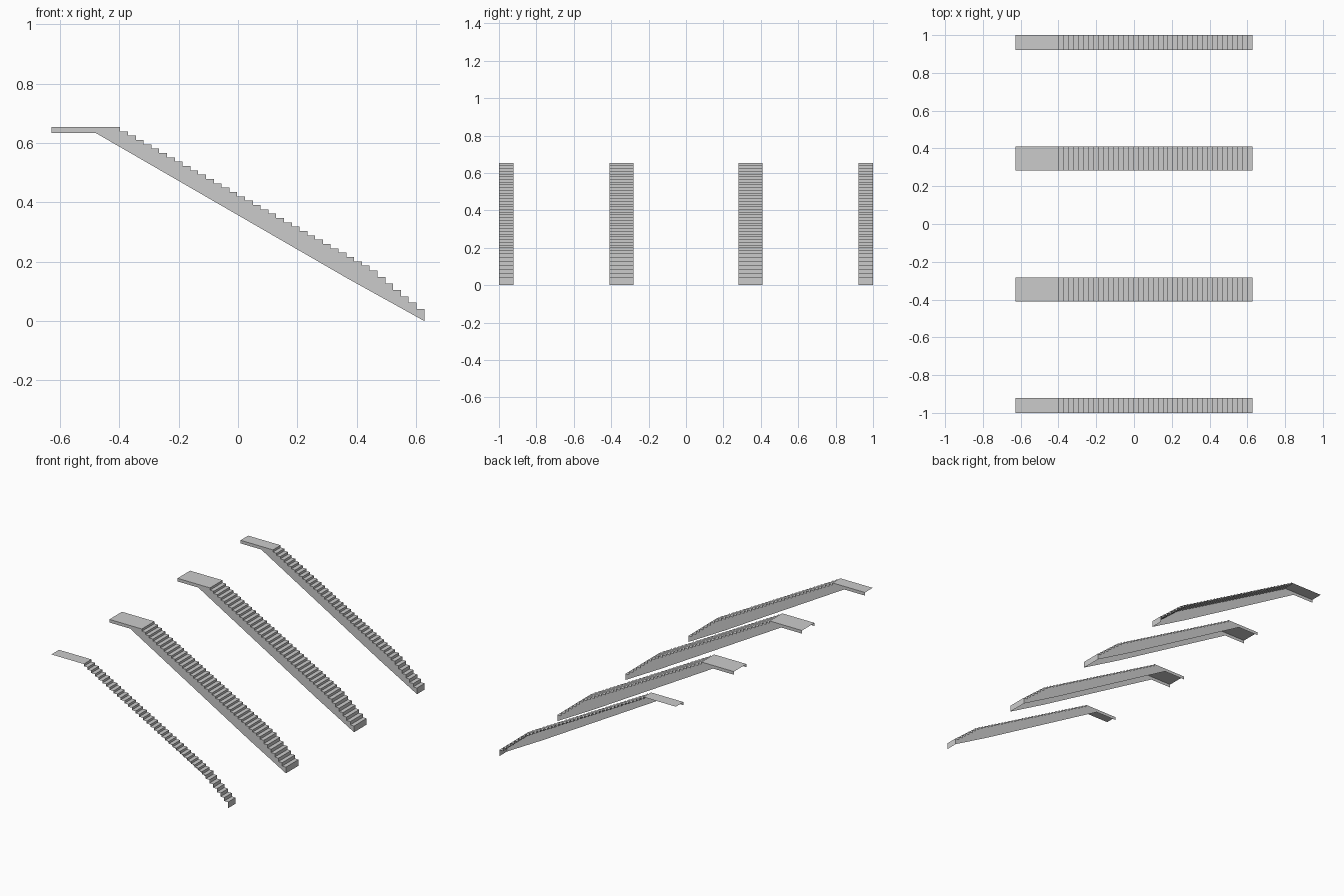
import bpy

if "Cube" in bpy.data.objects:
    bpy.data.objects.remove(bpy.data.objects["Cube"])

X_END, X_TOP, Z_TOP = 0.628, -0.397, 0.654
STEPS = 39
RUN = (X_END - X_TOP) / STEPS


def tread_height(k):
    # shallow upper flight, steeper last few steps
    return Z_TOP - 0.0146 * k if k <= 32 else 0.04 + 0.0217 * (STEPS - k)


# stepped upper profile: landing, then riser + tread pairs, then bottom riser
top = [(-X_END, Z_TOP), (X_TOP, Z_TOP)]
for k in range(1, STEPS + 1):
    z = tread_height(k)
    top += [(X_TOP + RUN * (k - 1), z), (X_TOP + RUN * k, z)]
top.append((X_END, 0.0))

# lower edge of the side walls
under = [(0.37, 0.143), (-0.48, 0.634), (-X_END, 0.634)]


def staircase(name, y0, y1, wall_near, wall_far):
    """Open-bottomed stair shell between y0 < y1 with optional side walls."""
    verts, faces = [], []
    n = len(top)
    for y in (y0, y1):
        verts += [(x, y, z) for x, z in top]
    # landing, treads and risers
    for i in range(n - 1):
        faces.append((i, i + 1, n + i + 1, n + i))
    # side walls
    for y, offset, wanted in ((y0, 0, wall_near), (y1, n, wall_far)):
        if wanted:
            first = len(verts)
            verts += [(x, y, z) for x, z in under]
            loop = list(range(offset, offset + n)) + list(range(first, first + 3))
            faces.append(loop[::-1] if y == y0 else loop)
    mesh = bpy.data.meshes.new(name)
    mesh.from_pydata(verts, [], faces)
    mesh.update()
    obj = bpy.data.objects.new(name, mesh)
    bpy.context.collection.objects.link(obj)


# narrow outer flights are walled only on their inner side
staircase("front_outer_stairs", -1.0, -0.922, False, True)
staircase("front_inner_stairs", -0.41, -0.282, True, True)
staircase("back_inner_stairs", 0.282, 0.41, True, True)
staircase("back_outer_stairs", 0.922, 1.0, True, False)
